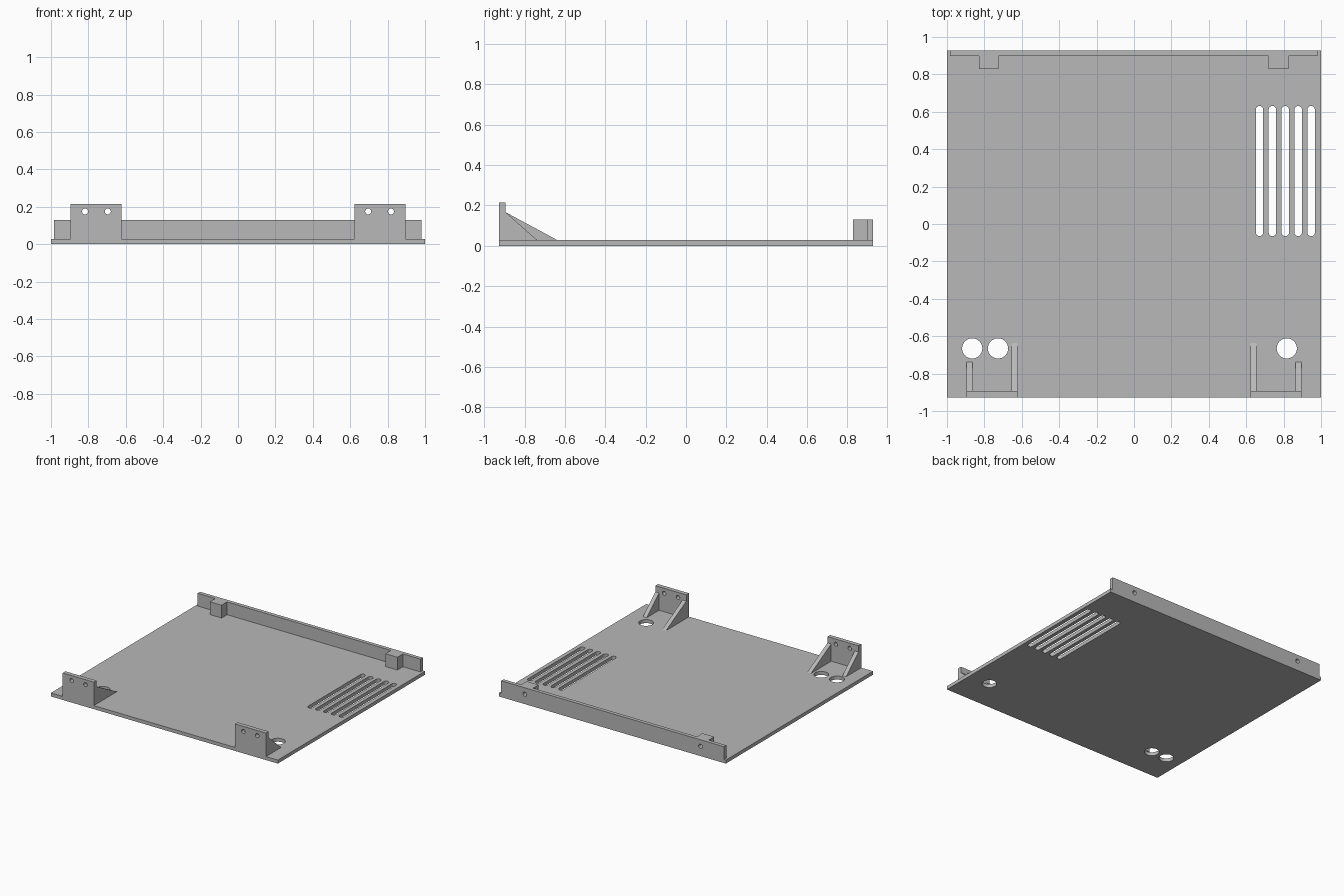
import bpy, bmesh, math
from mathutils import Matrix, Vector

cube = bpy.data.objects.get("Cube")
if cube:
    bpy.data.objects.remove(cube, do_unlink=True)

grey = bpy.data.materials.new("plain grey")
grey.use_nodes = True
grey.diffuse_color = (0.48, 0.48, 0.48, 1)
grey.node_tree.nodes["Principled BSDF"].inputs["Base Color"].default_value = grey.diffuse_color

FRONT, BACK, TOP = -0.927, 0.927, 0.028


def prism(name, outline, direction):
    """Extrude a closed outline of 3D points along a direction."""
    bm = bmesh.new()
    face = bm.faces.new([bm.verts.new(p) for p in outline])
    out = bmesh.ops.extrude_face_region(bm, geom=[face])
    moved = [v for v in out["geom"] if isinstance(v, bmesh.types.BMVert)]
    bmesh.ops.translate(bm, verts=moved, vec=Vector(direction))
    bmesh.ops.recalc_face_normals(bm, faces=bm.faces)
    mesh = bpy.data.meshes.new(name)
    bm.to_mesh(mesh)
    bm.free()
    mesh.materials.append(grey)
    obj = bpy.data.objects.new(name, mesh)
    bpy.context.collection.objects.link(obj)
    return obj


def box(name, x0, x1, y0, y1, z0, z1):
    base = [(x0, y0, z0), (x1, y0, z0), (x1, y1, z0), (x0, y1, z0)]
    return prism(name, base, (0, 0, z1 - z0))


def round_cutter(x, y, r, half=0.0, sides=32):
    """Upright round or slot-shaped cutter through the plate."""
    pts = []
    for i in range(sides + 2):
        k = i if i <= sides // 2 else i - 1
        a = math.pi * 2 * k / sides
        shift = half if i <= sides // 2 else -half
        if half == 0 and i in (sides // 2 + 1, sides + 1):
            continue
        pts.append((x + r * math.cos(a), y + shift + r * math.sin(a), -0.1))
    return prism("cutter", pts, (0, 0, 0.3))


def bore(x, z, r, y0, y1, sides=24):
    """Cutter running front to back."""
    angles = [math.pi * 2 * i / sides for i in range(sides)]
    pts = [(x + r * math.cos(a), y0, z + r * math.sin(a)) for a in angles]
    return prism("cutter", pts, (0, y1 - y0, 0))


def cut(obj, cutters):
    bpy.context.view_layer.objects.active = obj
    for c in cutters:
        mod = obj.modifiers.new("cut", "BOOLEAN")
        mod.operation = "DIFFERENCE"
        mod.solver = "EXACT"
        mod.object = c
        bpy.ops.object.modifier_apply(modifier=mod.name)
        bpy.data.objects.remove(c, do_unlink=True)
    bpy.ops.object.select_all(action="DESELECT")
    obj.select_set(True)
    bpy.ops.object.shade_smooth_by_angle(angle=math.radians(30))


# Base plate with cable holes and vent slots
plate = box("base_plate", -1, 1, FRONT, BACK, 0, TOP)
holes = [round_cutter(x, -0.665, 0.054) for x in (-0.865, -0.727, 0.817)]
slots = [round_cutter(0.671 + 0.069 * i, 0.283, 0.02, 0.328) for i in range(5)]
cut(plate, holes + slots)

# Rear rail with two screw blocks, one continuous outline
y_in, y_block = 0.897, 0.828
rail_outline = [(-0.983, BACK), (-0.983, y_in), (-0.828, y_in), (-0.828, y_block),
                (-0.725, y_block), (-0.725, y_in), (0.72, y_in), (0.72, y_block),
                (0.825, y_block), (0.825, y_in), (0.98, y_in), (0.98, BACK)]
rail = prism("rear_rail", [(x, y, TOP) for x, y in rail_outline], (0, 0, 0.13 - TOP))
cut(rail, [bore(x, 0.078, 0.017, 0.86, 1.0) for x in (-0.777, 0.772)])

# Front brackets: drilled plate, long inner gusset, short outer gusset
for side, s in (("left", 1), ("right", -1)):
    inner, outer = 0.622 * s, 0.896 * s
    bracket = box(side + "_bracket", min(inner, outer), max(inner, outer),
                  FRONT, -0.893, TOP, 0.215)
    cut(bracket, [bore(x * s, 0.175, 0.016, -1.0, -0.8) for x in (0.696, 0.818)])
    for name, x, reach, step in (("inner", inner, -0.637, 0.033),
                                 ("outer", outer, -0.737, -0.033)):
        outline = [(x, -0.893, TOP), (x, reach, TOP), (x, -0.893, 0.166)]
        prism(f"{side}_{name}_gusset", outline, (step * s, 0, 0))
